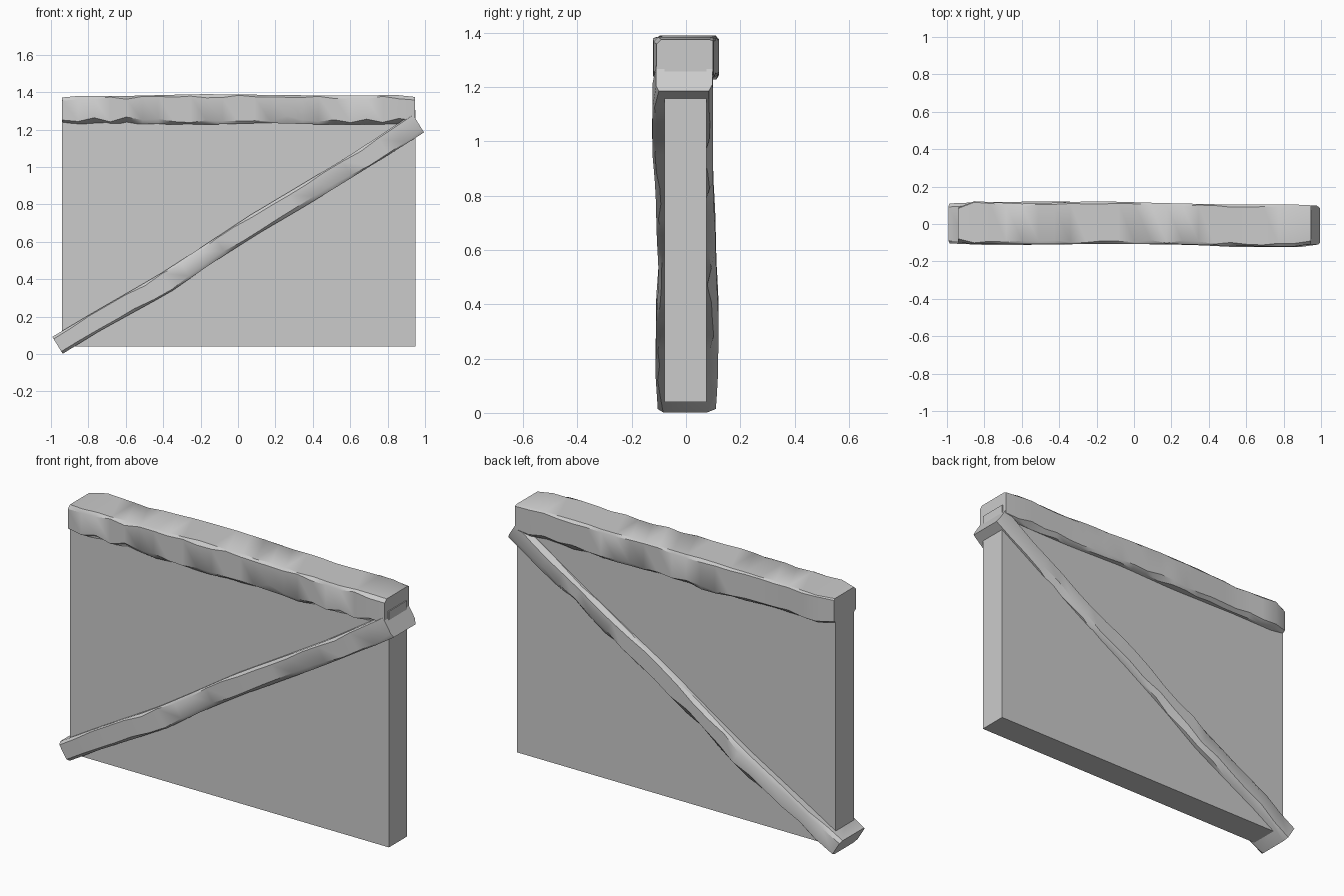
import bpy, bmesh, math, random
from mathutils import Matrix, Vector

random.seed(4)
cube = bpy.data.objects.get("Cube")
if cube:
    bpy.data.objects.remove(cube)

grey = bpy.data.materials.new("plain grey")
grey.use_nodes = True
COLOUR = (0.6, 0.6, 0.6, 1)
grey.diffuse_color = COLOUR
grey.node_tree.nodes["Principled BSDF"].inputs["Base Color"].default_value = COLOUR


def add_object(name, bm):
    bmesh.ops.recalc_face_normals(bm, faces=bm.faces)
    mesh = bpy.data.meshes.new(name)
    bm.to_mesh(mesh)
    bm.free()
    obj = bpy.data.objects.new(name, mesh)
    mesh.materials.append(grey)
    bpy.context.collection.objects.link(obj)
    return obj


def sample(stations, x):
    """Interpolate the size rows (x, back, front, low, high) at x."""
    for a, b in zip(stations, stations[1:]):
        if x <= b[0]:
            f = (x - a[0]) / (b[0] - a[0])
            return [p + (q - p) * f for p, q in zip(a[1:], b[1:])]
    return stations[-1][1:]


def hewn_beam(name, stations, steps, chips, matrix=Matrix()):
    """Loft a rough beam along x with unevenly chipped edges."""
    bm = bmesh.new()
    start, end = stations[0][0], stations[-1][0]
    rings = []
    for i in range(steps + 1):
        x = start + (end - start) * i / steps
        y0, y1, z0, z1 = sample(stations, x)
        ring = []
        corners = ((y0, z0, 1, 1), (y1, z0, -1, 1), (y1, z1, -1, -1), (y0, z1, 1, -1))
        for k, (y, z, sy, sz) in enumerate(corners):
            cy = random.uniform(*chips[k])
            cz = random.uniform(*chips[k])
            pair = [(y, z + sz * cz), (y + sy * cy, z)]
            ring += pair if k % 2 == 0 else pair[::-1]
        rings.append([bm.verts.new(matrix @ Vector((x, y, z))) for y, z in ring])
    for a, b in zip(rings, rings[1:]):
        for k in range(8):
            n = (k + 1) % 8
            bm.faces.new((a[k], a[n], b[n], b[k]))
    bm.faces.new(rings[0])
    bm.faces.new(rings[-1])
    obj = add_object(name, bm)
    bpy.ops.object.select_all(action="DESELECT")
    obj.select_set(True)
    bpy.context.view_layer.objects.active = obj
    bpy.ops.object.shade_smooth_by_angle(angle=math.radians(35))


# Wall panel
bm = bmesh.new()
bmesh.ops.create_cube(bm, size=1, matrix=Matrix.Translation((0.005, -0.002, 0.672))
                      @ Matrix.Diagonal((1.89, 0.154, 1.264, 1)))
add_object("wall_panel", bm)

# Horizontal top beam
hewn_beam("top_beam", [
    (-0.94, -0.098, 0.088, 1.24, 1.372),
    (-0.91, -0.108, 0.125, 1.228, 1.38),
    (-0.6, -0.108, 0.108, 1.232, 1.38),
    (-0.2, -0.106, 0.122, 1.226, 1.39),
    (0.15, -0.106, 0.112, 1.236, 1.386),
    (0.5, -0.115, 0.104, 1.226, 1.382),
    (0.75, -0.122, 0.104, 1.228, 1.384),
    (0.92, -0.118, 0.104, 1.232, 1.384),
    (0.945, -0.108, 0.1, 1.24, 1.375),
], 22, [(0.008, 0.04), (0.008, 0.03), (0.004, 0.015), (0.004, 0.02)])

# Diagonal brace, built along x and then tilted into place
low, high = Vector((-0.965, 0, 0.047)), Vector((0.965, 0, 1.233))
span = high - low
half = span.length / 2
tilt = Matrix.Translation((low + high) / 2) @ Matrix.Rotation(
    -math.atan2(span.z, span.x), 4, "Y")
hewn_beam("diagonal_brace", [
    (-half, -0.104, 0.11, -0.053, 0.053),
    (-0.9, -0.112, 0.118, -0.053, 0.05),
    (-0.47, -0.11, 0.12, -0.074, 0.038),
    (-0.2, -0.1, 0.112, -0.058, 0.044),
    (0.1, -0.108, 0.108, -0.054, 0.054),
    (0.4, -0.112, 0.1, -0.06, 0.05),
    (0.7, -0.125, 0.1, -0.06, 0.047),
    (half - 0.05, -0.122, 0.1, -0.058, 0.058),
    (half, -0.11, 0.098, -0.056, 0.06),
], 20, [(0.005, 0.022), (0.01, 0.035), (0.006, 0.025), (0.004, 0.016)], tilt)
